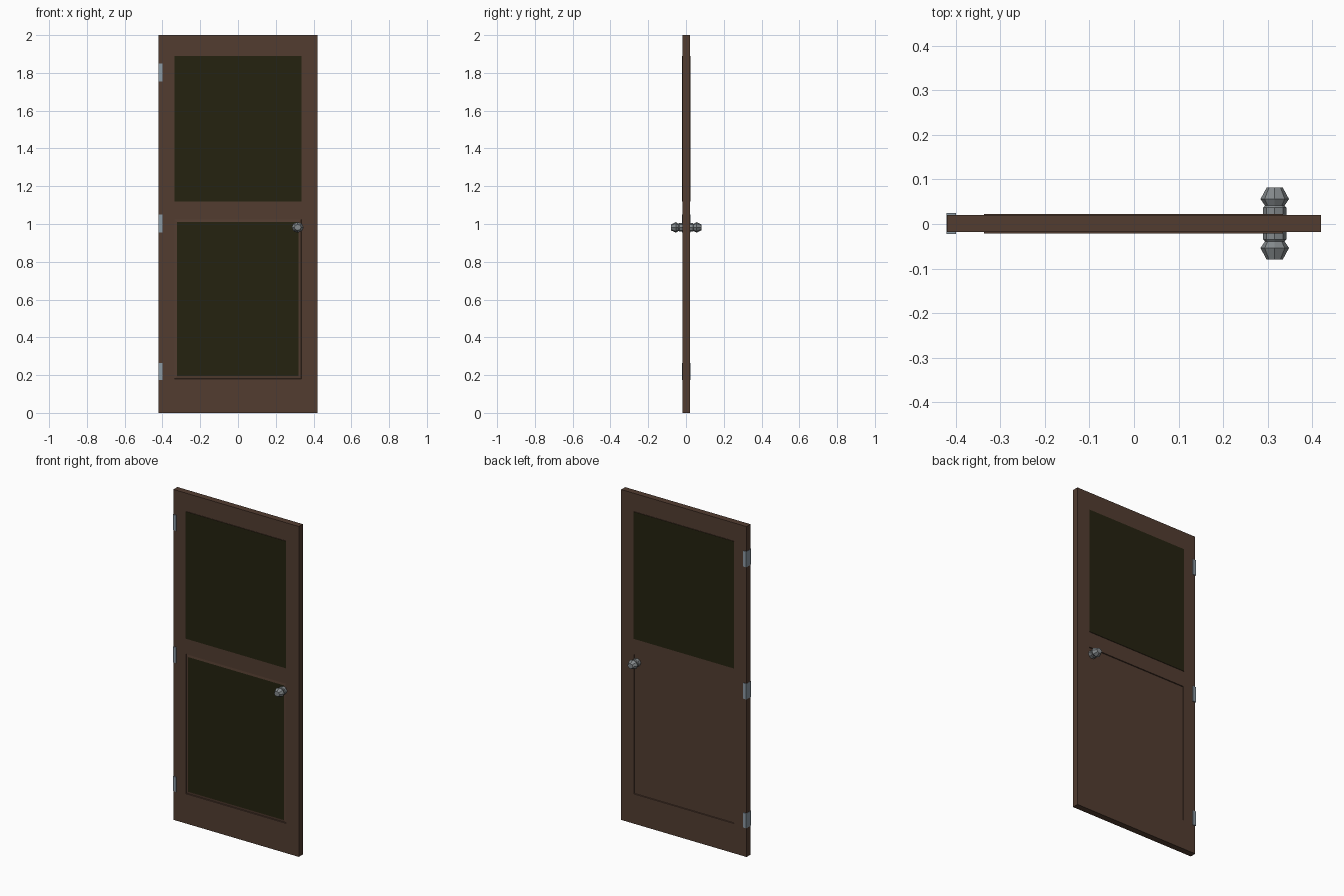
import bpy, bmesh, math
from mathutils import Matrix

if "Cube" in bpy.data.objects:
    bpy.data.objects.remove(bpy.data.objects["Cube"])


def material(name, rgb):
    m = bpy.data.materials.new(name)
    m.diffuse_color = (*rgb, 1)
    m.use_nodes = True
    m.node_tree.nodes["Principled BSDF"].inputs["Base Color"].default_value = m.diffuse_color
    return m


WOOD = material("brown wood", (0.085, 0.046, 0.030))
OLIVE = material("dark olive", (0.018, 0.016, 0.005))
STEEL = material("hinge steel", (0.26, 0.32, 0.37))
METAL = material("knob grey", (0.23, 0.25, 0.26))


def finish(bm, name, *mats):
    bmesh.ops.recalc_face_normals(bm, faces=bm.faces)
    mesh = bpy.data.meshes.new(name)
    bm.to_mesh(mesh)
    bm.free()
    for m in mats:
        mesh.materials.append(m)
    ob = bpy.data.objects.new(name, mesh)
    bpy.context.collection.objects.link(ob)
    return ob


def box(name, lo, hi, *mats):
    bm = bmesh.new()
    bmesh.ops.create_cube(bm, size=1)
    for v in bm.verts:
        v.co = [hi[i] if v.co[i] > 0 else lo[i] for i in range(3)]
    bm.normal_update()
    if len(mats) > 1:  # second material on front and back only
        for f in bm.faces:
            f.material_index = int(abs(f.normal.y) > 0.5)
    return finish(bm, name, *mats)


# Door slab: grid of front and back cells closed by edge strips
FRONT, BACK = -0.018, 0.020
XS = [-0.42, -0.337, 0.335, 0.42]
ZS = [0, 0.18, 1.025, 1.12, 1.89, 2]
bm = bmesh.new()
grid = {(i, s, k): bm.verts.new((x, y, z))
        for i, x in enumerate(XS)
        for s, y in enumerate((FRONT, BACK))
        for k, z in enumerate(ZS)}
NX, NZ = len(XS) - 1, len(ZS) - 1
panels = []
for s in (0, 1):
    for i in range(NX):
        for k in range(NZ):
            f = bm.faces.new([grid[i, s, k], grid[i + 1, s, k],
                              grid[i + 1, s, k + 1], grid[i, s, k + 1]])
            if (i, k) == (1, 1):
                panels.append(f)
for k in range(NZ):
    for i in (0, NX):
        bm.faces.new([grid[i, 0, k], grid[i, 1, k], grid[i, 1, k + 1], grid[i, 0, k + 1]])
for i in range(NX):
    for k in (0, NZ):
        bm.faces.new([grid[i, 0, k], grid[i + 1, 0, k], grid[i + 1, 1, k], grid[i, 1, k]])
bmesh.ops.recalc_face_normals(bm, faces=bm.faces)

# Lower panel: stepped border with an olive field in front, plain recess behind
front, back = panels
bmesh.ops.inset_individual(bm, faces=[front], thickness=0.002, depth=-0.004)
bmesh.ops.inset_individual(bm, faces=[front], thickness=0.019, depth=0.002)
front.material_index = 1
bmesh.ops.inset_individual(bm, faces=[back], thickness=0.002, depth=-0.005)
finish(bm, "door_slab", WOOD, OLIVE)

# Upper window pane, slightly proud on both sides
box("window_pane", (-0.337, -0.021, 1.12), (0.335, 0.023, 1.89), WOOD, OLIVE)

# Hinges on the left edge
for n, (z0, z1) in enumerate([(0.175, 0.265), (0.955, 1.05), (1.755, 1.85)]):
    box(f"hinge_{n + 1}", (-0.421, -0.022, z0), (-0.40, 0.025, z1), STEEL)

# Knobs: faceted lathe profile (radius, distance from door middle)
PROFILE = [(0.026, 0.015), (0.026, 0.036), (0.022, 0.040),
           (0.032, 0.055), (0.018, 0.081)]
SIDES = 8
for name, side in (("front_knob", -1), ("back_knob", 1)):
    bm = bmesh.new()
    rings = []
    for r, d in PROFILE:
        rings.append([bm.verts.new((0.316 + r * math.cos(a), 0.001 + side * d,
                                    0.982 + 0.87 * r * math.sin(a)))
                      for a in (2 * math.pi * j / SIDES for j in range(SIDES))])
    for a, b in zip(rings, rings[1:]):
        for j in range(SIDES):
            n = (j + 1) % SIDES
            bm.faces.new([a[j], a[n], b[n], b[j]])
    bm.faces.new(rings[0])
    bm.faces.new(rings[-1])
    finish(bm, name, METAL)
